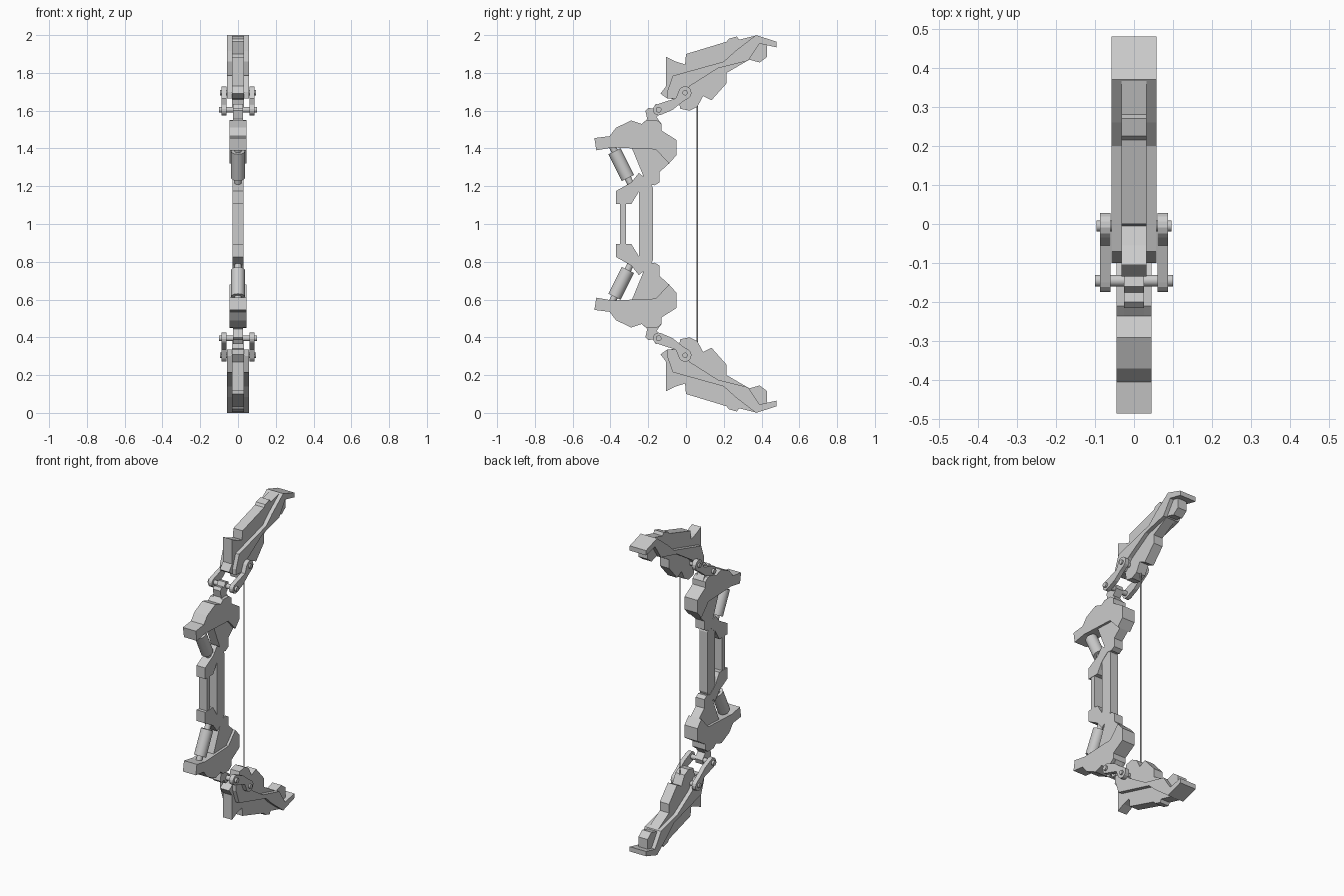
import bpy, bmesh, math
from mathutils import Vector

if "Cube" in bpy.data.objects:
    bpy.data.objects.remove(bpy.data.objects["Cube"])

grey = bpy.data.materials.new("grey_metal")
grey.diffuse_color = (0.6, 0.6, 0.6, 1)
grey.use_nodes = True
grey.node_tree.nodes["Principled BSDF"].inputs["Base Color"].default_value = grey.diffuse_color


def finish(bm, name, smooth=False):
    bmesh.ops.recalc_face_normals(bm, faces=bm.faces[:])
    me = bpy.data.meshes.new(name)
    bm.to_mesh(me)
    bm.free()
    me.materials.append(grey)
    ob = bpy.data.objects.new(name, me)
    bpy.context.collection.objects.link(ob)
    if smooth:
        bpy.context.view_layer.objects.active = ob
        ob.select_set(True)
        bpy.ops.object.shade_smooth_by_angle(angle=math.radians(40))
        ob.select_set(False)
    return ob


def flip(p, lower):
    # the lower half mirrors the upper half about z = 1
    return (p[0], 2 - p[1]) if lower else p


def plate(name, pts, x0, x1, lower=False):
    # side profile (y, z) extruded across x
    bm = bmesh.new()
    vs = [bm.verts.new((x0, *flip(p, lower))) for p in pts]
    f = bm.faces.new(vs)
    r = bmesh.ops.extrude_face_region(bm, geom=[f])
    bmesh.ops.translate(bm, vec=(x1 - x0, 0, 0),
                        verts=[v for v in r["geom"] if isinstance(v, bmesh.types.BMVert)])
    return finish(bm, name)


def rod(name, a, b, radius, n=20):
    a, b = Vector(a), Vector(b)
    bm = bmesh.new()
    bmesh.ops.create_cone(bm, cap_ends=True, segments=n, radius1=radius,
                          radius2=radius, depth=(b - a).length)
    rot = (b - a).to_track_quat('Z', 'Y').to_matrix()
    for v in bm.verts:
        v.co = rot @ v.co + (a + b) / 2
    return finish(bm, name, True)


def arc(c, r, a0, a1, n=8):
    return [(c[0] + r * math.cos(math.radians(a0 + (a1 - a0) * i / n)),
             c[1] + r * math.sin(math.radians(a0 + (a1 - a0) * i / n))) for i in range(n + 1)]


limb_core = [(-.105, 1.885), (-.055, 1.86), (-.005, 1.845), (0, 1.90), (.215, 1.965),
             (.225, 1.98), (.27, 1.993), (.28, 1.975), (.37, 1.998), (.43, 1.95), (.43, 1.885),
             (.39, 1.855), (.335, 1.87), (.215, 1.80), (.215, 1.745), (.135, 1.655),
             (.09, 1.677), (.06, 1.62), (.02, 1.60), (-.03, 1.61), (-.04, 1.66),
             (-.10, 1.665), (-.135, 1.69), (-.105, 1.73)]
limb_rail = [(-.10, 1.665), (-.10, 1.70), (-.07, 1.785), (.20, 1.86), (.26, 1.915), (.37, 2.0),
             (.48, 1.965), (.48, 1.935), (.39, 1.955), (.33, 1.865), (.17, 1.825), (.02, 1.73),
             (-.03, 1.665)]
riser_block = [(-.485, 1.455), (-.475, 1.39), (-.39, 1.405), (-.16, 1.395), (-.09, 1.32),
               (-.05, 1.365), (-.05, 1.445), (-.13, 1.495), (-.13, 1.53), (-.155, 1.55),
               (-.21, 1.55), (-.235, 1.53), (-.29, 1.548), (-.37, 1.51), (-.405, 1.465)]
riser_leg = [(-.29, 1.41), (-.22, 1.24), (-.20, 1.21), (-.165, 1.205), (-.14, 1.22),
             (-.14, 1.275), (-.09, 1.32), (-.09, 1.41)]
neck = [(-.235, 1.53), (-.205, 1.555), (-.215, 1.60), (-.20, 1.615), (-.175, 1.61),
        (-.16, 1.635), (-.135, 1.63), (-.125, 1.60), (-.155, 1.565), (-.13, 1.53), (-.13, 1.47),
        (-.235, 1.47)]
pin_a, pin_b = (-.145, 1.605), (-.005, 1.695)
link = (arc(pin_a, .03, 100, 290) + [(-.07, 1.605), (-.02, 1.645)]
        + arc(pin_b, .034, -60, 150) + [(-.055, 1.665)])

for low in (False, True):
    side = "lower_" if low else "upper_"

    def P(x, p):
        return (x, *flip(p, low))

    # limb with a narrow core and wide side rail
    plate(side + "limb_core", limb_core, -.032, .032, low)
    plate(side + "limb_rail", limb_rail, -.057, .057, low)
    # riser end and neck
    plate(side + "riser_block", riser_block, -.045, .045, low)
    plate(side + "riser_leg", riser_leg, -.03, .03, low)
    plate(side + "neck", neck, -.026, .026, low)
    # hinge links on both sides with their pins
    for s, tag in ((-1, "left"), (1, "right")):
        plate(side + "link_" + tag, link, s * .06, s * .087, low)
        rod(side + "limb_pin_" + tag, P(s * .03, pin_b), P(s * .096, pin_b), .014)
    rod(side + "neck_pin", P(-.1, pin_a), P(.1, pin_a), .015)
    # damper
    rod(side + "damper_body", P(0, (-.378, 1.385)), P(0, (-.308, 1.243)), .036, 24)
    rod(side + "damper_rod", P(0, (-.395, 1.42)), P(0, (-.285, 1.197)), .018)

# hand grip: front bar, back bar and angled ends
plate("grip_front_bar", [(-.35, .88), (-.35, 1.12), (-.318, 1.12), (-.318, .88)], -.028, .028)
plate("grip_back_bar", [(-.25, .80), (-.25, 1.20), (-.19, 1.225), (-.175, 1.19),
                        (-.175, .81), (-.19, .775)], -.028, .028)
grip_end = [(-.37, 1.105), (-.37, 1.175), (-.29, 1.22), (-.25, 1.27), (-.185, 1.22),
            (-.25, 1.17), (-.29, 1.105)]
for low in (False, True):
    plate(("lower" if low else "upper") + "_grip_end", grip_end, -.03, .03, low)

# bow string
rod("string", (0, .06, .37), (0, .06, 1.63), .004, 8)
